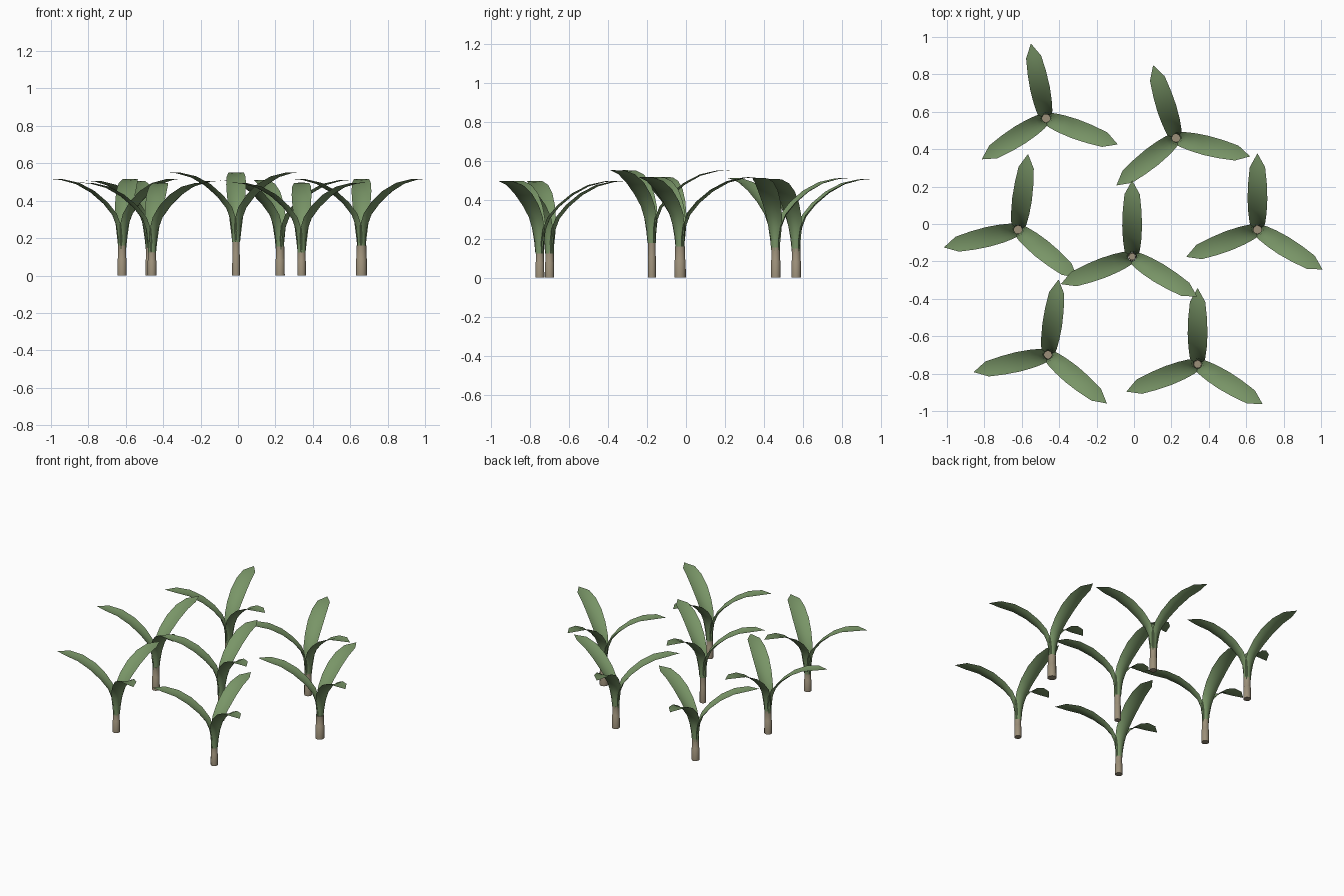
import bpy, math
from mathutils import Vector

if "Cube" in bpy.data.objects:
    bpy.data.objects.remove(bpy.data.objects["Cube"])


def material(name, rgb):
    m = bpy.data.materials.new(name)
    m.diffuse_color = (*rgb, 1)
    m.use_nodes = True
    m.node_tree.nodes["Principled BSDF"].inputs["Base Color"].default_value = m.diffuse_color
    return m


LEAF = material("leaf green", (0.19, 0.30, 0.135))
BARK = material("tan bark", (0.33, 0.275, 0.19))

# leaf rows: distance from stem, height above trunk, half width, upward cupping
ROWS = [(0.022, -0.012, 0.021, 0.014), (0.022, 0.05, 0.028, 0.015),
        (0.030, 0.11, 0.036, 0.016), (0.052, 0.168, 0.042, 0.015),
        (0.10, 0.228, 0.049, 0.013), (0.17, 0.288, 0.053, 0.011),
        (0.25, 0.333, 0.050, 0.008), (0.335, 0.356, 0.041, 0.004)]
TIP = (0.408, 0.362)
COLS = 6


def make_object(name, verts, faces, mat):
    me = bpy.data.meshes.new(name)
    me.from_pydata(verts, [], faces)
    me.materials.append(mat)
    ob = bpy.data.objects.new(name, me)
    bpy.context.collection.objects.link(ob)
    return ob


def leaf(verts, faces, angle, height):
    """One arching, cupped blade pointing outwards at the given angle."""
    out = Vector((math.cos(angle), math.sin(angle), 0))
    side = Vector((-out.y, out.x, 0))
    up = Vector((0, 0, 1))
    base = len(verts)
    for i, (r, z, w, cup) in enumerate(ROWS):
        a = ROWS[max(i - 1, 0)]
        b = ROWS[min(i + 1, len(ROWS) - 1)]
        along = Vector((b[0] - a[0], b[1] - a[1])).normalized()
        for j in range(COLS + 1):
            t = 2 * j / COLS - 1
            c = cup * t * t
            p = out * (r - along.y * c) + up * (height + z + along.x * c) + side * (w * t)
            verts.append(p)
    for i in range(len(ROWS) - 1):
        for j in range(COLS):
            k = base + i * (COLS + 1) + j
            faces.append((k, k + COLS + 1, k + COLS + 2, k + 1)[::-1])
    verts.append(out * TIP[0] + up * (height + TIP[1]))
    last = base + (len(ROWS) - 1) * (COLS + 1)
    for j in range(COLS):
        faces.append((last + j + 1, len(verts) - 1, last + j))


def trunk(name, radius, height, sides=12):
    """Two stacked stem sections, the upper one a little slimmer."""
    profile = [(1.0, 0), (0.98, 0.58), (0.9, 0.6), (0.9, 1.04)]
    verts, faces = [], []
    for s, h in profile:
        for k in range(sides):
            a = 2 * math.pi * k / sides
            verts.append((radius * s * math.cos(a), radius * s * math.sin(a), height * h))
    for i in range(len(profile) - 1):
        for k in range(sides):
            n = (k + 1) % sides
            faces.append((i * sides + k, i * sides + n, (i + 1) * sides + n, (i + 1) * sides + k))
    faces.append(tuple(range(sides))[::-1])
    faces.append(tuple(range((len(profile) - 1) * sides, len(profile) * sides)))
    return make_object(name, verts, faces, BARK)


# x, y, trunk height, trunk radius, turn in degrees
PLANTS = [(-0.47, 0.565, 0.145, 0.025, 11.5), (0.225, 0.46, 0.15, 0.025, 17.5),
          (-0.62, -0.03, 0.155, 0.025, -7.5), (-0.01, -0.175, 0.19, 0.021, 0),
          (0.66, -0.03, 0.155, 0.029, 0), (-0.46, -0.70, 0.135, 0.024, -8),
          (0.34, -0.75, 0.135, 0.023, 0)]

for n, (x, y, h, r, turn) in enumerate(PLANTS, 1):
    stem = trunk(f"trunk_{n}", r, h)
    verts, faces = [], []
    for direction in (90, -31.5, 201):
        leaf(verts, faces, math.radians(direction + turn), h)
    crown = make_object(f"leaves_{n}", verts, faces, LEAF)
    for ob in (stem, crown):
        ob.location = (x, y, 0)
        bpy.ops.object.select_all(action='DESELECT')
        ob.select_set(True)
        bpy.context.view_layer.objects.active = ob
        bpy.ops.object.shade_smooth_by_angle(angle=math.radians(40))
